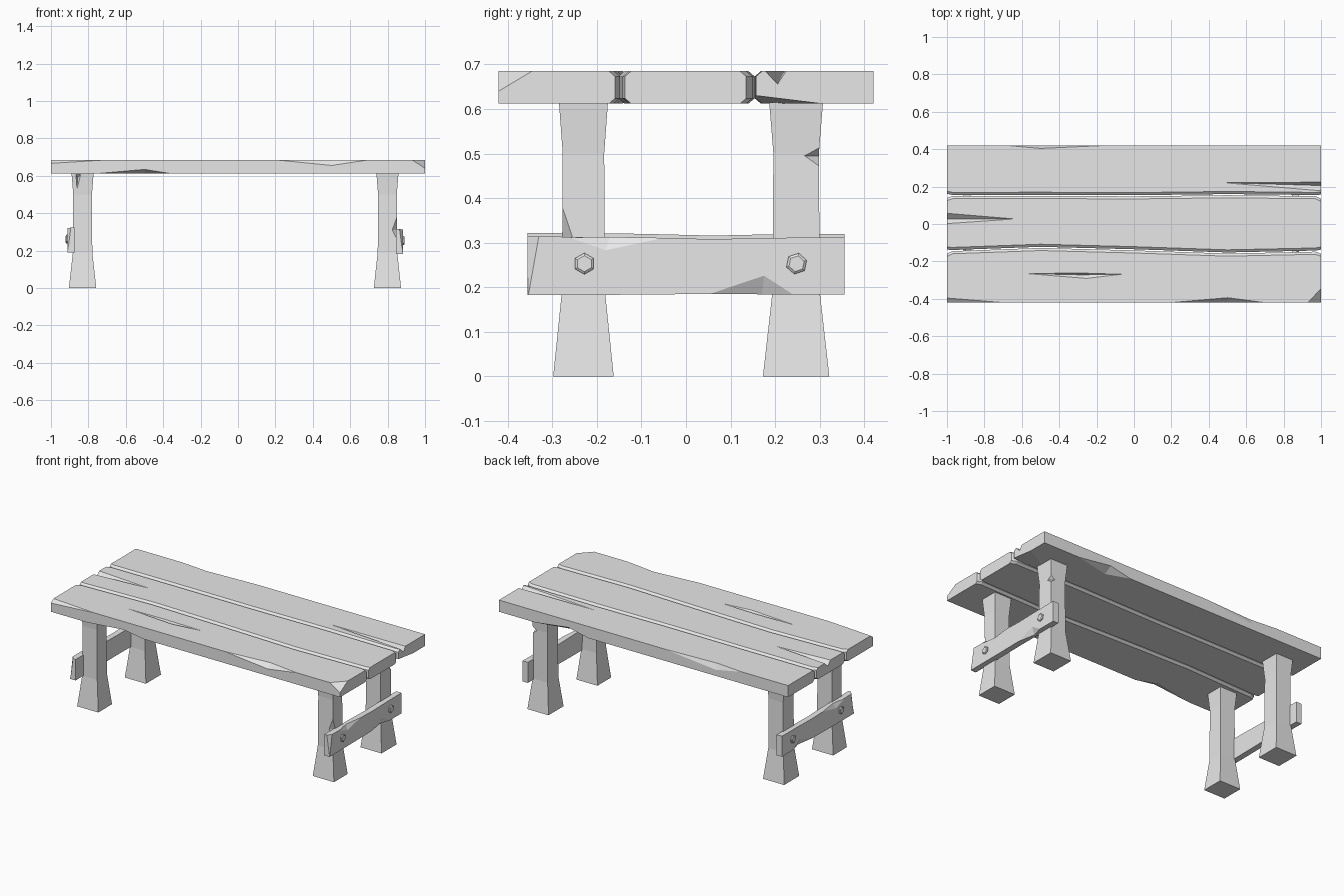
import bpy
import bmesh
import math
from mathutils import Vector

cube = bpy.data.objects.get("Cube")
if cube:
    bpy.data.objects.remove(cube, do_unlink=True)

wood = bpy.data.materials.new("plain_grey")
wood.use_nodes = True
wood.diffuse_color = (0.8, 0.8, 0.8, 1)
wood.node_tree.nodes["Principled BSDF"].inputs["Base Color"].default_value = (0.8, 0.8, 0.8, 1)


def finish(name, bm):
    """Turn a bmesh into a named flat-shaded object."""
    bmesh.ops.recalc_face_normals(bm, faces=bm.faces[:])
    mesh = bpy.data.meshes.new(name)
    bm.to_mesh(mesh)
    bm.free()
    mesh.materials.append(wood)
    ob = bpy.data.objects.new(name, mesh)
    bpy.context.scene.collection.objects.link(ob)
    return ob


def loft(name, rings):
    """Skin a row of equal rings and cap both ends."""
    bm = bmesh.new()
    rows = [[bm.verts.new(p) for p in ring] for ring in rings]
    n = len(rows[0])
    for a, b in zip(rows, rows[1:]):
        for i in range(n):
            j = (i + 1) % n
            bm.faces.new((a[i], a[j], b[j], b[i]))
    bm.faces.new(rows[0])
    bm.faces.new(rows[-1])
    return finish(name, bm)


def chip(ob, *points):
    """Carve the convex hull of a few points out of a part."""
    bm = bmesh.new()
    for p in points:
        bm.verts.new(p)
    bmesh.ops.convex_hull(bm, input=bm.verts[:])
    cutter = finish("chip_cutter", bm)
    cutter.hide_render = True
    mod = ob.modifiers.new("chip", "BOOLEAN")
    mod.operation = "DIFFERENCE"
    mod.solver = "EXACT"
    mod.object = cutter
    bpy.context.view_layer.objects.active = ob
    bpy.ops.object.modifier_apply(modifier=mod.name)
    bpy.data.objects.remove(cutter, do_unlink=True)


# Seat planks: octagonal section following two wandering seams
LOW, TOP = 0.612, 0.685
STATIONS = (-1, -0.97, -0.5, 0, 0.5, 0.97, 1)
SEAM_FRONT = (-0.148, -0.142, -0.125, -0.138, -0.155, -0.145, -0.148)
SEAM_BACK = (0.15, 0.152, 0.153, 0.151, 0.157, 0.152, 0.146)


def plank(name, fronts, backs, bevel_front, bevel_back):
    rings = []
    for i, x in enumerate(STATIONS):
        end = 0.008 if i in (0, len(STATIONS) - 1) else 0
        f = fronts[i] + (0.003 + end if bevel_front else 0)
        b = backs[i] - (0.003 + end if bevel_back else 0)
        cf, cb = 0.014 * bevel_front, 0.014 * bevel_back
        h = 0.012
        ring = [(f + cf, LOW), (b - cb, LOW)]
        ring += [(b, LOW + h), (b, TOP - h)]
        ring += [(b - cb, TOP), (f + cf, TOP)]
        ring += [(f, TOP - h), (f, LOW + h)]
        rings.append([(x, y, z) for y, z in ring])
    return loft(name, rings)


n = len(STATIONS)
front_plank = plank("front_plank", [-0.42] * n, SEAM_FRONT, 0, 1)
middle_plank = plank("middle_plank", SEAM_FRONT, SEAM_BACK, 1, 1)
back_plank = plank("back_plank", SEAM_BACK, [0.42] * n, 1, 0)


def edge_chip(ob, x0, xm, x1, y, z, depth, drop):
    """Shallow two-faced chip along an outer plank edge."""
    s = 1 if y > 0 else -1
    up = 1 if z > 0.65 else -1
    chip(ob, (x0, y, z), (x1, y, z), (xm, y, z - up * drop),
         (xm, y - s * depth, z), (xm, y + s * 0.05, z + up * 0.05))


# Worn edges
edge_chip(front_plank, 0.2, 0.5, 0.7, -0.42, TOP, 0.026, 0.03)
edge_chip(front_plank, -0.75, -0.5, -0.36, -0.42, LOW, 0.05, 0.022)
edge_chip(front_plank, -1.35, -1.02, -0.7, -0.42, TOP, 0.026, 0.02)
edge_chip(back_plank, -0.68, -0.5, -0.15, 0.42, TOP, 0.016, 0.035)
edge_chip(back_plank, 0.38, 0.52, 0.75, 0.42, LOW, 0.05, 0.03)
chip(front_plank, (0.93, -0.42, TOP), (1, -0.345, TOP), (1, -0.42, 0.64),
     (1.1, -0.5, 0.75))
chip(back_plank, (1.01, 0.13, 0.634), (1.01, 0.31, LOW), (0.7, 0.13, LOW),
     (1.01, 0.13, 0.59), (1.01, 0.31, 0.59))

# Cracks in the seat
HIGH = TOP + 0.003
chip(middle_plank, (-1.02, 0.062, HIGH), (-1.02, -0.002, HIGH),
     (-0.6, 0.027, HIGH), (-1.02, 0.028, 0.655))
chip(back_plank, (0.43, 0.222, HIGH), (1.02, 0.226, HIGH),
     (1.02, 0.173, HIGH), (1.02, 0.205, 0.655))
chip(front_plank, (-0.62, -0.264, HIGH), (-0.03, -0.268, HIGH),
     (-0.25, -0.294, HIGH), (-0.3, -0.26, HIGH), (-0.28, -0.272, 0.667))


# Legs: square posts, waisted in the middle and flared at both ends
def leg(name, cx, cy, width):
    levels = ((0, 0.073), (0.19, 0.052), (0.5, 0.05), (LOW + 0.002, 0.059))
    corners = ((-1, -1), (1, -1), (1, 1), (-1, 1))
    return loft(name, [[(cx + a * r, cy + b * r * width, z) for a, b in corners]
                       for z, r in levels])


legs = {}
for side, cx in (("left", 0.799), ("right", -0.831)):
    for end, cy, width in (("front", -0.23, 0.93), ("back", 0.247, 1.02)):
        key = end + "_" + side
        legs[key] = leg(key + "_leg", cx, cy, width)

# Nicks on the leg corners
chip(legs["back_left"], (0.85, 0.265, 0.495), (0.82, 0.3, 0.495),
     (0.86, 0.31, 0.455), (0.86, 0.31, 0.525), (0.9, 0.34, 0.49))
chip(legs["front_left"], (0.852, -0.282, 0.4), (0.822, -0.28, 0.31),
     (0.852, -0.252, 0.31), (0.852, -0.28, 0.25), (0.9, -0.32, 0.31))
chip(legs["front_right"], (-0.87, -0.29, LOW), (-0.835, -0.29, LOW),
     (-0.858, -0.27, 0.59), (-0.862, -0.283, 0.5), (-0.855, -0.32, LOW))


# Cross rails bolted to the outside of each leg pair
def rail(name, inner, outer, low, high):
    waves = ((-0.355, 0.003), (-0.1, 0.001), (0.06, -0.003), (0.2, 0), (0.355, 0.001))
    rings = []
    for y, w in waves:
        z0, z1 = low - w * 0.5, high + w
        rings.append([(inner, y, z0), (outer, y, z0), (outer, y, z1), (inner, y, z1)])
    ob = loft(name, rings)
    s = 1 if outer > 0 else -1
    out = outer + s * 0.03
    # lower chip, top chip and split end
    chip(ob, (outer, 0.05, low), (outer, 0.175, low + 0.042), (outer, 0.24, low),
         (outer - s * 0.022, 0.17, low - 0.004), (out, 0.16, low - 0.02))
    chip(ob, (outer, -0.26, high), (outer, -0.18, high - 0.028),
         (outer, -0.05, high), (outer - s * 0.016, -0.17, high + 0.004),
         (out, -0.17, high + 0.02))
    chip(ob, (outer, -0.33, high + 0.004), (outer, -0.354, low - 0.004),
         (outer - s * 0.02, -0.357, high + 0.004), (out, -0.37, high + 0.01),
         (out, -0.37, low - 0.01))
    return ob


def bolt(name, x, s, y, z, turn):
    """Hex head with a sloping rim."""
    rings = []
    for dx, r in ((-0.005, 0.024), (0.005, 0.024), (0.009, 0.018)):
        rings.append([(x + s * dx, y + r * math.sin(turn + k * math.pi / 3),
                       z + r * math.cos(turn + k * math.pi / 3)) for k in range(6)])
    return loft(name, rings)


for side, s, inner, outer, lift in (("left", 1, 0.845, 0.882, 0),
                                    ("right", -1, -0.875, -0.912, 0.008)):
    rail(side + "_rail", inner, outer, 0.184 + lift, 0.311 + lift)
    bolt("front_" + side + "_bolt", outer, s, -0.228, 0.253 + lift, 0)
    bolt("back_" + side + "_bolt", outer, s, 0.248, 0.253 + lift, 0.2)
